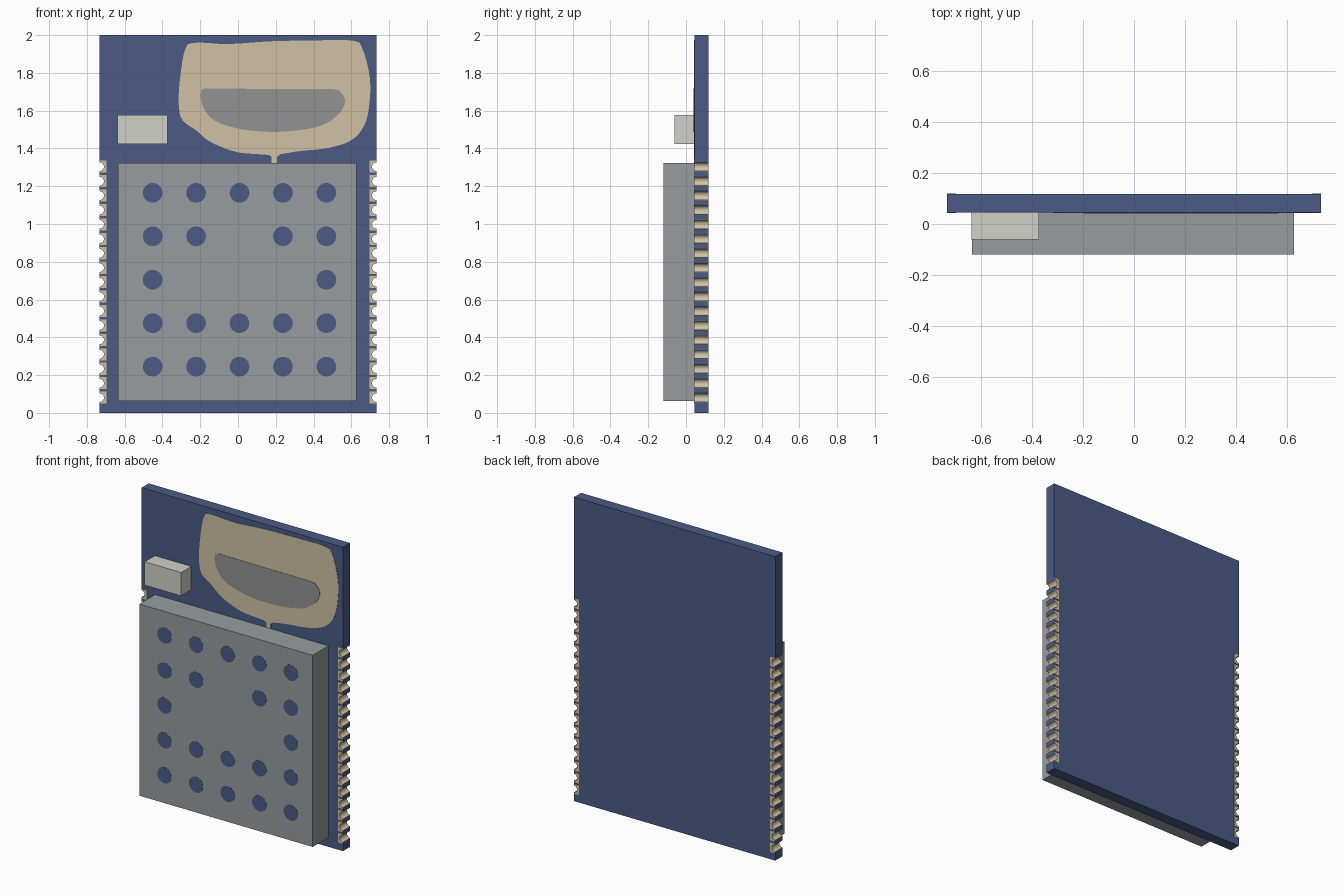
import bpy, bmesh, math
from mathutils import Vector

if "Cube" in bpy.data.objects:
    bpy.data.objects.remove(bpy.data.objects["Cube"])


def material(name, rgb):
    m = bpy.data.materials.new(name)
    m.diffuse_color = (*rgb, 1)
    m.use_nodes = True
    m.node_tree.nodes["Principled BSDF"].inputs["Base Color"].default_value = m.diffuse_color
    return m


BLUE = material("solder_mask", (0.069, 0.105, 0.235))
STEEL = material("shield_metal", (0.31, 0.335, 0.35))
GOLD = material("gold_plate", (0.63, 0.54, 0.37))
GREY = material("patch_grey", (0.29, 0.29, 0.29))
CREAM = material("crystal_case", (0.64, 0.64, 0.59))


def prisms(name, parts, mat, smooth=False):
    """Extrude (x, z) outlines along y; parts = [(points, y0, y1), ...]."""
    bm = bmesh.new()
    for pts, y0, y1 in parts:
        a = [bm.verts.new((x, y0, z)) for x, z in pts]
        b = [bm.verts.new((x, y1, z)) for x, z in pts]
        bm.faces.new(a)
        bm.faces.new(b[::-1])
        for i in range(len(a)):
            j = (i + 1) % len(a)
            bm.faces.new((a[j], a[i], b[i], b[j]))
    bmesh.ops.recalc_face_normals(bm, faces=bm.faces)
    me = bpy.data.meshes.new(name)
    bm.to_mesh(me)
    bm.free()
    me.materials.append(mat)
    ob = bpy.data.objects.new(name, me)
    bpy.context.collection.objects.link(ob)
    if smooth:
        bpy.ops.object.select_all(action='DESELECT')
        ob.select_set(True)
        bpy.context.view_layer.objects.active = ob
        bpy.ops.object.shade_smooth_by_angle(angle=math.radians(30))
    return ob


def rect(x0, x1, z0, z1):
    return [(x0, z0), (x1, z0), (x1, z1), (x0, z1)]


def circle(x, z, r, n=32):
    return [(x + r * math.cos(2 * math.pi * i / n), z + r * math.sin(2 * math.pi * i / n)) for i in range(n)]


def notch(z, r, n=12):
    """Half circle cut into the right edge, bottom to top."""
    return [(EDGE - r * math.sin(math.pi * i / n), z - r * math.cos(math.pi * i / n)) for i in range(n + 1)]


def rounded(pts, n=6):
    """Closed smooth curve through the points."""
    out, k = [], len(pts)
    for i in range(k):
        p0, p1, p2, p3 = (Vector(pts[(i + d) % k]) for d in (-1, 0, 1, 2))
        for s in range(n):
            t = s / n
            v = 0.5 * (2 * p1 + (p2 - p0) * t + (2 * p0 - 5 * p1 + 4 * p2 - p3) * t ** 2
                       + (3 * p1 - p0 - 3 * p2 + p3) * t ** 3)
            out.append((v.x, v.y))
    return out


EDGE, R = 0.7325, 0.025
FRONT, BACK = 0.045, 0.118
PADS = [0.081 + 0.0764 * i for i in range(17)]

# Circuit board with notched edges
right = [(EDGE, 0)] + [p for z in PADS for p in notch(z, R)] + [(EDGE, 2)]
prisms("circuit_board", [(right + [(-x, z) for x, z in reversed(right)], FRONT, BACK)], BLUE, True)

# Plated edge pads: front plate, back plate and notch lining
pads = []
for z in PADS:
    plate = [(EDGE, z + 0.032), (EDGE - 0.036, z + 0.032), (EDGE - 0.036, z - 0.032), (EDGE, z - 0.032)]
    plate += notch(z, R - 0.002)
    lining = notch(z, R) + notch(z, R - 0.002)[::-1]
    pads += [(plate, FRONT - 0.002, FRONT), (plate, BACK, BACK + 0.002), (lining, FRONT, BACK)]
prisms("edge_pads_right", pads, GOLD, True)
prisms("edge_pads_left", [([(-x, z) for x, z in p], a, b) for p, a, b in pads], GOLD, True)

# Shield can with round vents
prisms("shield_can", [(rect(-0.635, 0.627, 0.062, 1.323), -0.119, FRONT)], STEEL)
vents = []
for row in range(5):
    for col in range(5):
        if (row, col) in ((1, 2), (2, 1), (2, 2), (2, 3)):
            continue
        vents.append((circle(-0.452 + 0.23 * col, 1.165 - 0.23 * row, 0.052), -0.12, -0.1185))
prisms("shield_vents", vents, BLUE, True)

# Crystal
prisms("crystal", [(rect(-0.637, -0.372, 1.424, 1.578), -0.06, FRONT)], CREAM)

# Antenna: rounded sheet, feed line and inner patch
sheet = [(-0.255, 1.955), (-0.19, 1.96), (-0.05, 1.953), (0.17, 1.967), (0.4, 1.972), (0.61, 1.97),
         (0.66, 1.925), (0.697, 1.78), (0.697, 1.65), (0.672, 1.53), (0.605, 1.447), (0.485, 1.404),
         (0.32, 1.385), (0.2, 1.367), (0.1, 1.37), (-0.02, 1.384), (-0.15, 1.437), (-0.22, 1.495),
         (-0.29, 1.545), (-0.312, 1.61), (-0.312, 1.72), (-0.293, 1.87), (-0.275, 1.935)]
feed = [(0.225, 1.385), (0.16, 1.385), (0.16, 1.367), (0.178, 1.355), (0.178, 1.323),
        (0.207, 1.323), (0.207, 1.355), (0.225, 1.372)]
prisms("antenna_sheet", [(rounded(sheet), FRONT - 0.002, FRONT)], GOLD, True)
prisms("antenna_feed", [(feed, FRONT - 0.0018, FRONT)], GOLD)
patch = [(-0.177, 1.717), (-0.1, 1.717), (0.2, 1.715), (0.49, 1.714), (0.545, 1.695), (0.566, 1.65),
         (0.54, 1.59), (0.455, 1.527), (0.325, 1.497), (0.17, 1.488), (0.01, 1.503),
         (-0.12, 1.545), (-0.177, 1.605), (-0.197, 1.66), (-0.195, 1.703)]
prisms("antenna_patch", [(rounded(patch), FRONT - 0.004, FRONT - 0.001)], GREY, True)
